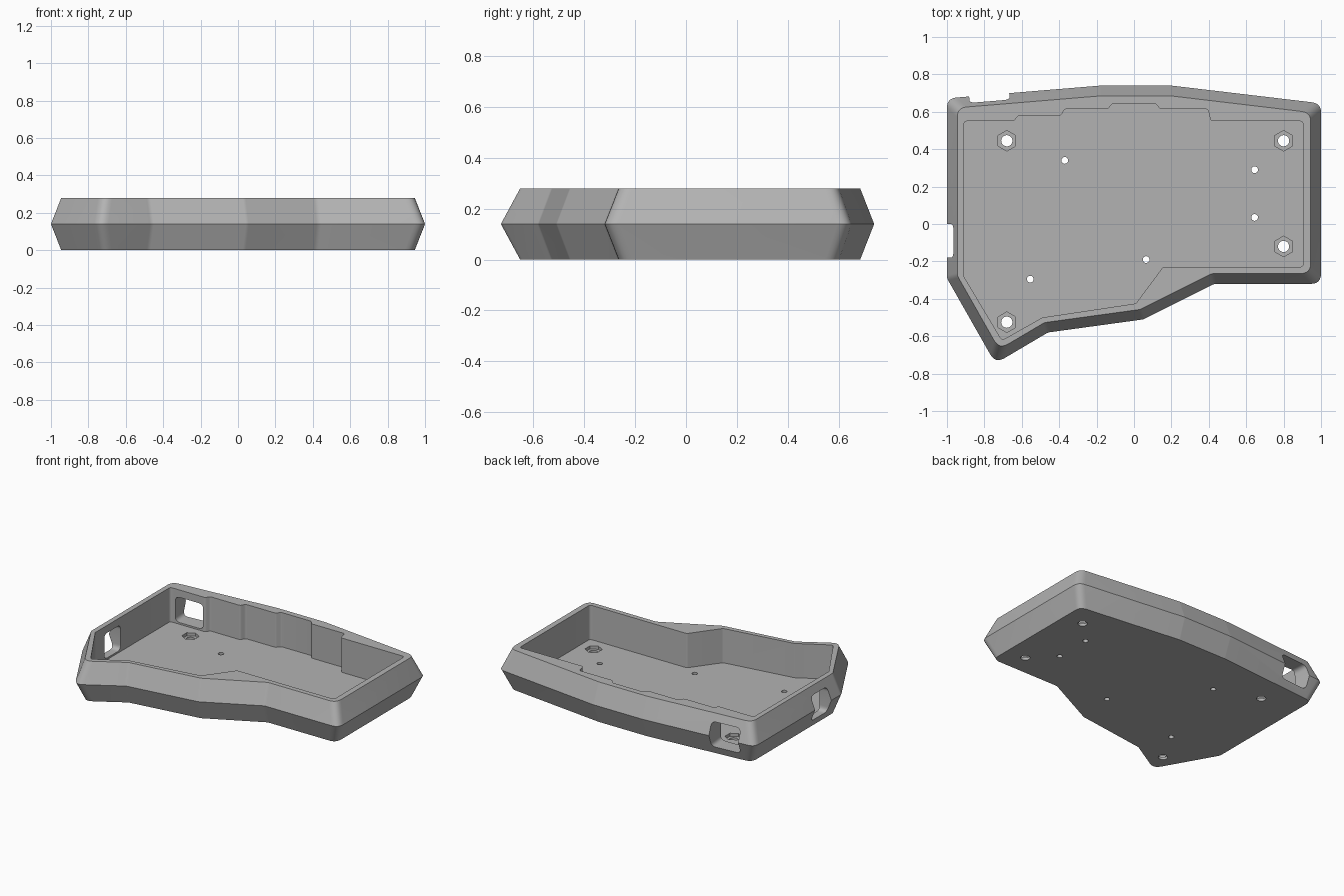
import bpy
import bmesh
import math
from mathutils import Vector, Matrix

cube = bpy.data.objects.get("Cube")
if cube:
    bpy.data.objects.remove(cube, do_unlink=True)

HEIGHT, BEVEL, FLOOR = 0.28, 0.055, 0.04

grey = bpy.data.materials.new("plain_grey")
grey.use_nodes = True
grey.diffuse_color = (0.45, 0.45, 0.45, 1)
grey.node_tree.nodes["Principled BSDF"].inputs["Base Color"].default_value = grey.diffuse_color


def inset(points, amount):
    """Move every edge of a counter-clockwise outline inwards."""
    pts = [Vector(p) for p in points]
    out = []
    for i, p in enumerate(pts):
        a = (p - pts[i - 1]).normalized()
        b = (pts[(i + 1) % len(pts)] - p).normalized()
        na, nb = Vector((-a.y, a.x)), Vector((-b.y, b.x))
        out.append(p + (na + nb) * amount / (1 + na.dot(nb)))
    return out


def rounded(points, radius, steps=6):
    """Round every corner of an outline."""
    pts = [Vector(p) for p in points]
    out = []
    for i, p in enumerate(pts):
        a, b = pts[i - 1] - p, pts[(i + 1) % len(pts)] - p
        turn = math.pi - a.angle(b)
        cut = min(radius * math.tan(turn / 2), a.length * 0.45, b.length * 0.45)
        start, end = p + a.normalized() * cut, p + b.normalized() * cut
        for k in range(steps + 1):
            t = k / steps
            out.append(start * (1 - t) ** 2 + p * 2 * t * (1 - t) + end * t * t)
    return out


def ngon(x, y, radius, sides):
    turns = [math.pi / 2 + math.tau * k / sides for k in range(sides)]
    return [Vector((x + radius * math.cos(t), y + radius * math.sin(t))) for t in turns]


def loft(name, layers, matrix=Matrix()):
    """Solid through equal-length outlines, given as (outline, z)."""
    bm = bmesh.new()
    rings = [[bm.verts.new((p.x, p.y, z)) for p in outline] for outline, z in layers]
    count = len(rings[0])
    for low, high in zip(rings, rings[1:]):
        for i in range(count):
            j = (i + 1) % count
            bm.faces.new((low[i], low[j], high[j], high[i]))
    bm.faces.new(rings[0][::-1])
    bm.faces.new(rings[-1])
    bm.transform(matrix)
    bmesh.ops.recalc_face_normals(bm, faces=bm.faces)
    mesh = bpy.data.meshes.new(name)
    bm.to_mesh(mesh)
    bm.free()
    mesh.materials.append(grey)
    obj = bpy.data.objects.new(name, mesh)
    bpy.context.collection.objects.link(obj)
    return obj


def carve(target, cutter):
    cutter.hide_render = True
    mod = target.modifiers.new("cut", 'BOOLEAN')
    mod.operation = 'DIFFERENCE'
    mod.solver = 'EXACT'
    mod.object = cutter
    bpy.context.view_layer.objects.active = target
    bpy.ops.object.modifier_apply(modifier=mod.name)
    bpy.data.objects.remove(cutter, do_unlink=True)


# Outer shell: widest at mid height, tapering to top and bottom
outer = [(-1, 0.672), (-1, -0.29), (-0.741, -0.746), (-0.46, -0.58), (0.05, -0.51),
         (0.43, -0.32), (1, -0.32), (1, 0.645), (0.2, 0.74), (-0.18, 0.74)]
wide = rounded(outer, 0.055)
narrow = rounded(inset(outer, BEVEL), 0.055)
case = loft("tray_case", [(narrow, 0), (wide, HEIGHT / 2), (narrow, HEIGHT)])

# Open cavity with a stepped back wall
cavity = [(-0.91, 0.55), (-0.91, -0.28), (-0.706, -0.622), (-0.49, -0.5), (0.01, -0.425),
          (0.155, -0.23), (0.905, -0.23), (0.905, 0.55), (0.41, 0.55), (0.395, 0.615),
          (0.14, 0.615), (0.115, 0.645), (-0.115, 0.645), (-0.14, 0.615), (-0.37, 0.615),
          (-0.39, 0.58), (-0.62, 0.58), (-0.64, 0.55)]
hollow = rounded(cavity, 0.02, 4)
carve(case, loft("cavity_cutter", [(hollow, FLOOR), (hollow, HEIGHT + 0.1)]))


# Rounded port openings in the back and right walls
def port(name, width, matrix):
    w, h = width / 2, 0.088
    shape = rounded([(-w, -h), (w, -h), (w, h), (-w, h)], 0.035)
    carve(case, loft(name, [(shape, -0.12), (shape, 0.12)], matrix))


upright = Matrix.Rotation(math.pi / 2, 4, 'X')
port("back_port_cutter", 0.215,
     Matrix.Translation((-0.77, 0.64, 0.14)) @ Matrix.Rotation(0.083, 4, 'Z') @ upright)
port("side_port_cutter", 0.18,
     Matrix.Translation((-0.98, -0.09, 0.14)) @ Matrix.Rotation(math.pi / 2, 4, 'Z') @ upright)


# Screw holes with hexagonal nut recesses, and small plain holes
def drill(x, y, radius, sides, low):
    shape = ngon(x, y, radius, sides)
    carve(case, loft("hole_cutter", [(shape, low), (shape, 0.1)]))


for x, y in [(-0.68, 0.445), (0.8, 0.445), (0.8, -0.12), (-0.68, -0.525)]:
    drill(x, y, 0.055, 6, 0.018)
    drill(x, y, 0.03, 24, -0.1)
for x, y in [(-0.37, 0.34), (0.645, 0.29), (0.645, 0.035), (0.065, -0.19), (-0.555, -0.295)]:
    drill(x, y, 0.018, 20, -0.1)

# Smooth rounded corners, crisp edges elsewhere
bpy.ops.object.select_all(action='DESELECT')
case.select_set(True)
bpy.context.view_layer.objects.active = case
bpy.ops.object.shade_smooth_by_angle(angle=math.radians(30))
